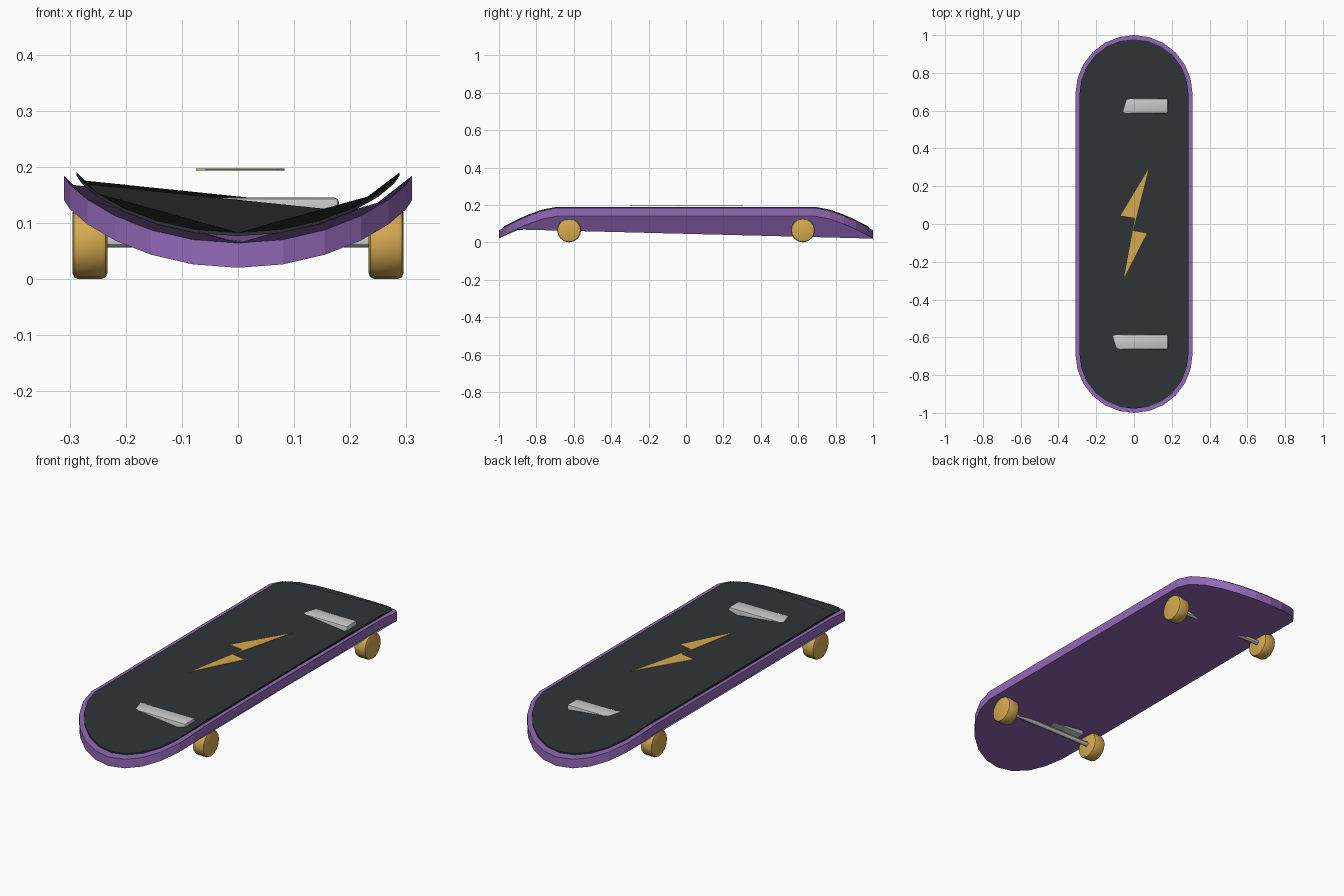
import bpy, bmesh
from math import sin, cos, pi, radians
from mathutils import Matrix

if "Cube" in bpy.data.objects:
    bpy.data.objects.remove(bpy.data.objects["Cube"])


def material(name, rgb):
    m = bpy.data.materials.new(name)
    m.diffuse_color = (*rgb, 1)
    m.use_nodes = True
    m.node_tree.nodes["Principled BSDF"].inputs["Base Color"].default_value = m.diffuse_color
    return m


purple = material("purple", (0.29, 0.14, 0.48))
black = material("black", (0.03, 0.034, 0.038))
gold = material("gold", (0.66, 0.40, 0.08))

CENTRE, RADIUS, DROP = 0.69, 0.31, 0.12


def add_object(name, mesh, mat=None):
    ob = bpy.data.objects.new(name, mesh)
    bpy.context.collection.objects.link(ob)
    if mat:
        mesh.materials.append(mat)
    return ob


def slab(name, outline, bottom, top, mat, height=lambda y: 0):
    """Closed plate from a counter-clockwise outline, offset in z by height(y)."""
    n = len(outline)
    verts = [(x, y, z + height(y)) for z in (bottom, top) for x, y in outline]
    faces = [tuple(range(n, 2 * n)), tuple(reversed(range(n)))]
    faces += [(i, (i + 1) % n, (i + 1) % n + n, i + n) for i in range(n)]
    mesh = bpy.data.meshes.new(name)
    mesh.from_pydata(verts, [], faces)
    mesh.update()
    return add_object(name, mesh, mat)


def stadium(r, steps=12):
    pts = []
    for start, cy in ((0, CENTRE), (pi, -CENTRE)):
        for i in range(steps + 1):
            a = start + pi * i / steps
            pts.append((r * cos(a), cy + r * sin(a)))
    return pts


def bend(y):
    t = max(0, abs(y) - CENTRE) / RADIUS
    return -DROP * t ** 1.5


def rounded(name, bm, bevel, mat=None):
    """Bevel the hard edges, then smooth by angle."""
    if bevel:
        hard = [e for e in bm.edges if e.calc_face_angle(0) > 1]
        bmesh.ops.bevel(bm, geom=hard, offset=bevel, segments=2,
                        profile=0.5, affect='EDGES')
    mesh = bpy.data.meshes.new(name)
    bm.to_mesh(mesh)
    bm.free()
    mesh.polygons.foreach_set("use_smooth", [True] * len(mesh.polygons))
    mesh.set_sharp_from_angle(angle=radians(30))
    return add_object(name, mesh, mat)


def x_cylinder(name, r, length, loc, sides, bevel=0, mat=None):
    bm = bmesh.new()
    bmesh.ops.create_cone(bm, cap_ends=True, segments=sides, radius1=r,
                          radius2=r, depth=length,
                          matrix=Matrix.Translation(loc) @ Matrix.Rotation(pi / 2, 4, 'Y'))
    return rounded(name, bm, bevel, mat)


# deck and grip sheet, both with drooping ends
slab("deck", stadium(RADIUS), 0.14, 0.184, purple, bend)
slab("grip_sheet", stadium(0.288), 0.184, 0.19, black, bend)

# lightning bolt inlay
bolt = [(0.083, 0.305), (-0.075, 0.042), (0.003, 0.03),
        (-0.058, -0.30), (0.071, -0.048), (-0.003, -0.034)]
slab("bolt_inlay", bolt, 0.193, 0.197, gold)

# trucks, axles and wheels
for end, y in (("front", -0.625), ("back", 0.625)):
    bm = bmesh.new()
    bmesh.ops.create_cube(bm, size=1, matrix=Matrix.Translation((0, y, 0.1125))
                          @ Matrix.Diagonal((0.36, 0.08, 0.065, 1)))
    rounded(end + "_truck", bm, 0.008)
    x_cylinder(end + "_axle", 0.012, 0.54, (0, y, 0.068), 12)
    for side, s in (("left", -1), ("right", 1)):
        x_cylinder(f"{end}_{side}_wheel", 0.064, 0.062,
                   (s * 0.264, y, 0.064), 16, 0.01, gold)
